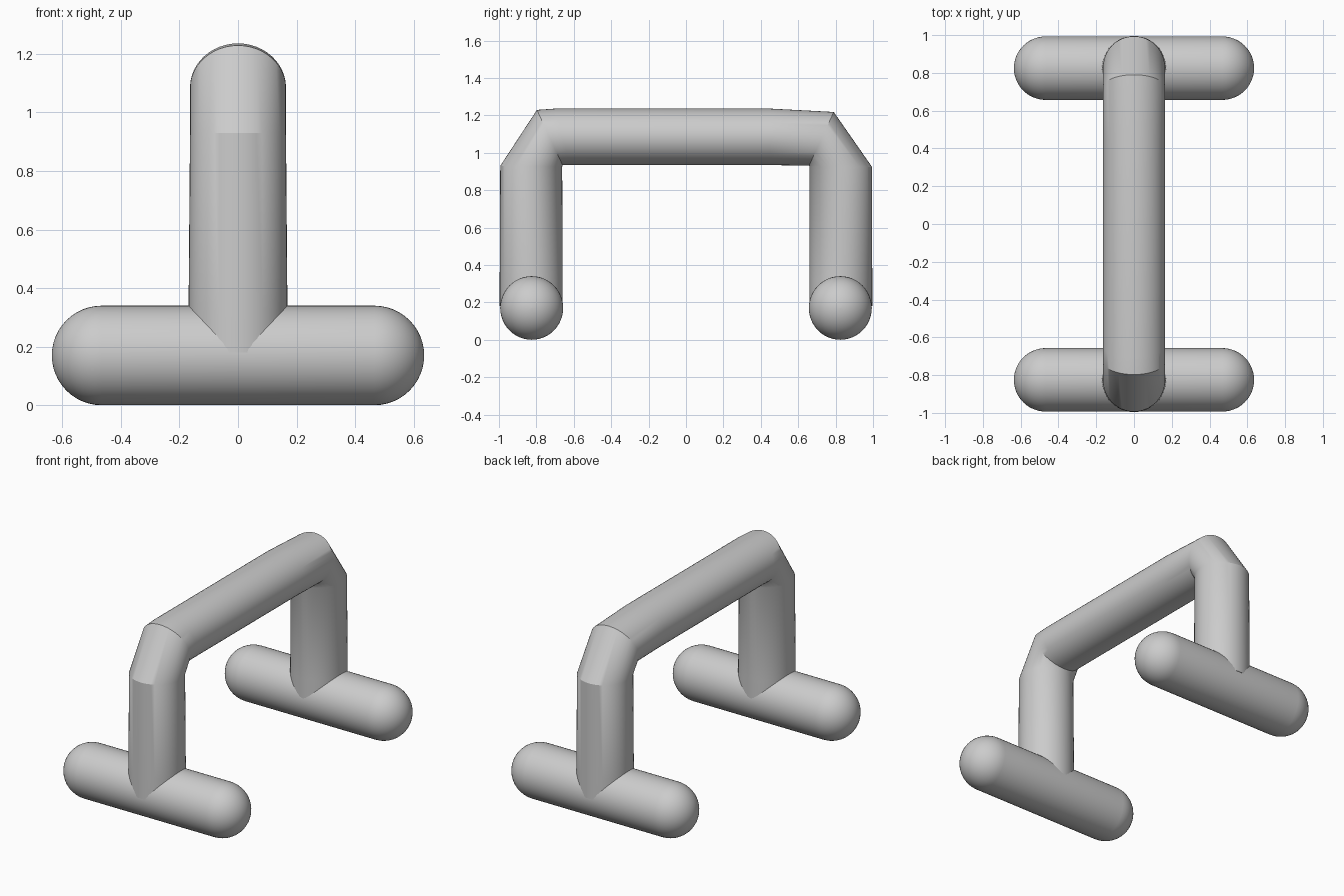
import bpy
import bmesh
import math
from mathutils import Vector

if "Cube" in bpy.data.objects:
    bpy.data.objects.remove(bpy.data.objects["Cube"])

SIDES = 48


def loft(name, rings):
    """Skin a closed tube through elliptical rings given as (centre, half axis u, half axis v)."""
    bm = bmesh.new()
    loops = []
    for c, u, v in rings:
        loop = []
        for i in range(SIDES):
            a = 2 * math.pi * i / SIDES
            loop.append(bm.verts.new(c + u * math.cos(a) + v * math.sin(a)))
        loops.append(loop)
    for a, b in zip(loops, loops[1:]):
        for i in range(SIDES):
            j = (i + 1) % SIDES
            bm.faces.new((a[i], a[j], b[j], b[i]))
    bm.faces.new(loops[0])
    bm.faces.new(loops[-1])
    bmesh.ops.recalc_face_normals(bm, faces=bm.faces)
    mesh = bpy.data.meshes.new(name)
    bm.to_mesh(mesh)
    bm.free()
    obj = bpy.data.objects.new(name, mesh)
    bpy.context.collection.objects.link(obj)
    bpy.ops.object.select_all(action='DESELECT')
    obj.select_set(True)
    bpy.context.view_layer.objects.active = obj
    bpy.ops.object.shade_smooth_by_angle(angle=math.radians(30))


# Feet: round-ended bars lying along x
def foot(name, y, r=0.17, half=0.466, steps=12):
    angles = [math.pi / 2 * (1 - i / steps) for i in range(steps + 1)]
    profile = [(-half - r * math.sin(a), max(r * math.cos(a), 0.001)) for a in angles]
    profile += [(-x, s) for x, s in reversed(profile)]
    loft(name, [(Vector((x, y, 0.17)), Vector((0, s * 0.99, 0)), Vector((0, 0, s)))
                for x, s in profile])


foot("front_foot", -0.825)
foot("back_foot", 0.825)

# Handle: posts, chamfered elbows and grip bar in one tube.
# Each section: outer point (y, z), inner point (y, z), half width in x
sections = [
    ((-0.996, 0.18), (-0.659, 0.18), 0.169),
    ((-0.996, 0.32), (-0.659, 0.32), 0.169),
    ((-0.993, 0.93), (-0.662, 0.925), 0.164),
    ((-0.797, 1.229), (-0.660, 0.934), 0.164),
    ((-0.700, 1.236), (-0.620, 0.934), 0.164),
    ((0.450, 1.236), (0.450, 0.934), 0.164),
    ((0.790, 1.218), (0.658, 0.931), 0.164),
    ((0.994, 0.925), (0.660, 0.925), 0.164),
    ((0.996, 0.32), (0.659, 0.32), 0.169),
    ((0.996, 0.18), (0.659, 0.18), 0.169),
]
rings = []
for outer, inner, half_width in sections:
    o, n = Vector((0, *outer)), Vector((0, *inner))
    rings.append(((o + n) / 2, Vector((half_width, 0, 0)), (o - n) / 2))
loft("handle", rings)
